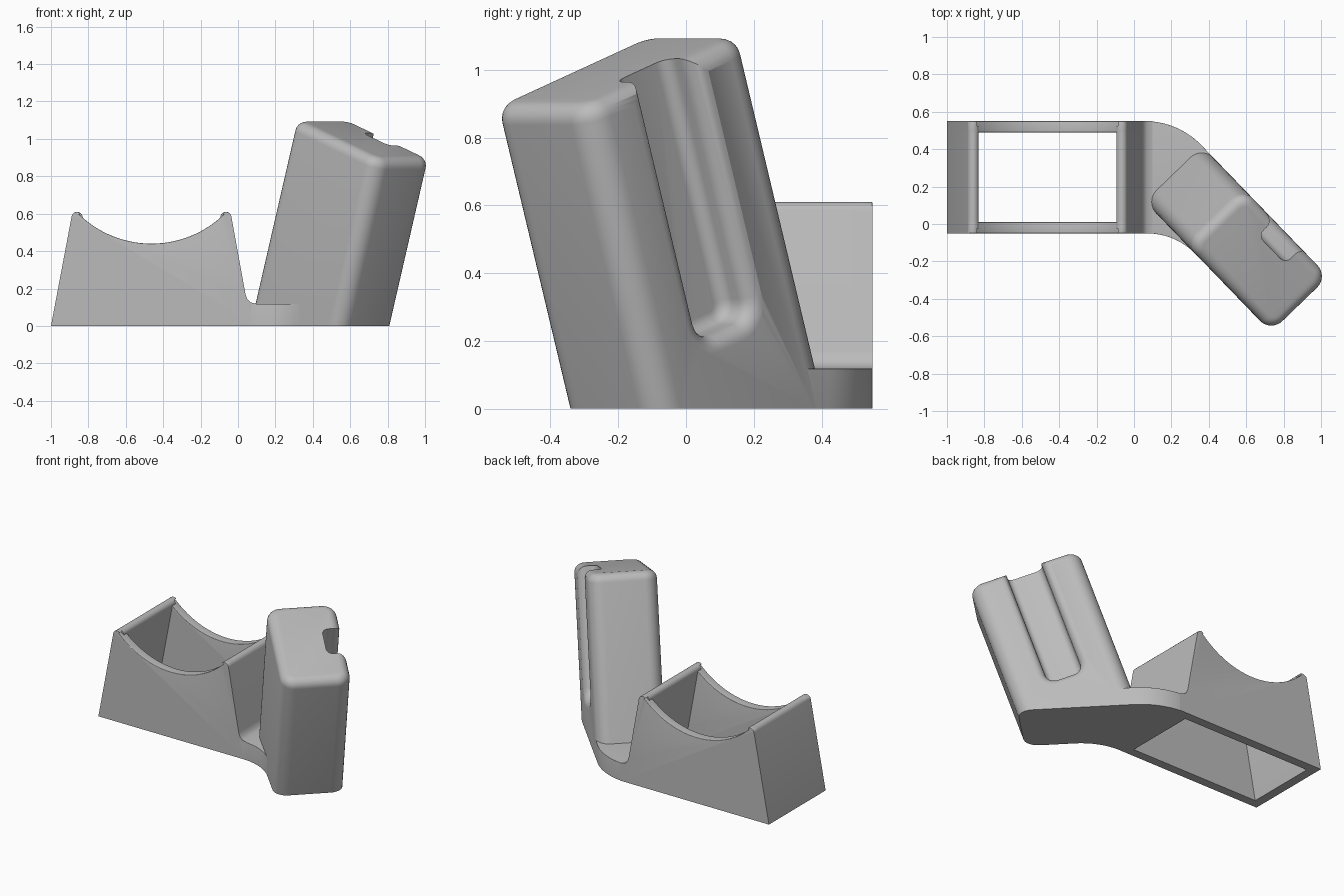
import bpy, bmesh
from math import sin, cos, tan, pi, radians
from mathutils import Matrix, Vector

if "Cube" in bpy.data.objects:
    bpy.data.objects.remove(bpy.data.objects["Cube"])

GREY = (0.5, 0.5, 0.5, 1)
grey = bpy.data.materials.new("matte grey")
grey.use_nodes = True
grey.diffuse_color = GREY
grey.node_tree.nodes["Principled BSDF"].inputs["Base Color"].default_value = GREY


def finish(bm, name):
    bmesh.ops.recalc_face_normals(bm, faces=bm.faces)
    mesh = bpy.data.meshes.new(name)
    bm.to_mesh(mesh)
    bm.free()
    obj = bpy.data.objects.new(name, mesh)
    bpy.context.collection.objects.link(obj)
    mesh.materials.append(grey)
    smooth(mesh)
    return obj


def smooth(mesh):
    mesh.shade_smooth()
    mesh.set_sharp_from_angle(angle=radians(35))


def arc(cx, cy, r, a0, a1, n):
    angles = [radians(a0 + (a1 - a0) * i / n) for i in range(n + 1)]
    return [(cx + r * cos(a), cy + r * sin(a)) for a in angles]


def prism(points, offset):
    """Extrude a closed loop of 3D points by an offset."""
    bm = bmesh.new()
    face = bm.faces.new([bm.verts.new(p) for p in points])
    geom = bmesh.ops.extrude_face_region(bm, geom=[face])["geom"]
    bmesh.ops.translate(bm, vec=offset, verts=[g for g in geom if isinstance(g, bmesh.types.BMVert)])
    bmesh.ops.recalc_face_normals(bm, faces=bm.faces)
    return bm


def bevel(bm, edges, width, segments):
    bmesh.ops.bevel(bm, geom=edges, offset=width, segments=segments, profile=0.5,
                    affect='EDGES', clamp_overlap=True)


# Cradle: two dished side walls and two sloping end walls
Y0, Y1, WALL = -0.05, 0.55, 0.06
TIP = 0.03
LEFT, RIGHT, TIP_Z = -0.86, -0.065, 0.58
MID = (LEFT + RIGHT) / 2
foot = [(0.04, 0.17), (0.05, 0.142), (0.07, 0.125), (0.1, 0.118), (0.1, 0)]
dish = arc(MID, 0.997, 0.557, 226, 314, 28)
side = ([(-1, 0)] + arc(LEFT, TIP_Z, TIP, 170, 50, 6) + dish
        + arc(RIGHT, TIP_Z, TIP, 130, 10, 6) + foot)

for name, y in (("front_side_wall", Y0), ("back_side_wall", Y1 - WALL)):
    bm = prism([(x, y, z) for x, z in side], (0, WALL, 0))
    rim = [e for e in bm.edges
           if abs(e.verts[0].co.y - e.verts[1].co.y) < 1e-5
           and all(LEFT - 0.02 < v.co.x < RIGHT + 0.02 and v.co.z > 0.4 for v in e.verts)]
    bevel(bm, rim, 0.026, 4)
    finish(bm, name)

outer_end = [(-1, 0)] + arc(LEFT, TIP_Z, TIP, 170, -10, 8) + [(-0.94, 0)]
inner_end = [(0.01, 0)] + arc(RIGHT, TIP_Z, TIP, 190, 10, 8) + foot
for name, profile in (("outer_end_wall", outer_end), ("inner_end_wall", inner_end)):
    finish(prism([(x, Y0 + 0.025, z) for x, z in profile], (0, Y1 - Y0 - 0.05, 0)), name)

# Low curved slab that joins the cradle to the leaning block
TURN = radians(46)
along = Vector((cos(TURN), -sin(TURN)))
across = Vector((sin(TURN), cos(TURN)))
NEAR, FAR = 0.125, 0.552


def bend(y, n, r):
    corner = (n - across.y * y) / across.x
    return arc(corner - r * tan(TURN / 2), y - r, r, 90, 44, 12)


far_end, near_end = (along * 0.3 + across * n for n in (FAR - 0.003, NEAR + 0.003))
outline = ([(0.04, Y1)] + bend(Y1, FAR, 0.42) + [tuple(far_end), tuple(near_end)]
           + bend(Y0, NEAR, 0.36)[::-1] + [(0.04, Y0)])
bm = prism([(x, y, 0) for x, y in outline], (0, 0, 0.118))
bevel(bm, [e for e in bm.edges if all(v.co.z > 0.1 for v in e.verts)], 0.035, 5)
finish(bm, "joining_slab")

# Leaning block with rounded corners, trimmed flat at the ground
DEPTH, HEIGHT, HALF = 0.693, 1.166, (FAR - NEAR) / 2
base = along * -0.085 + across * (NEAR + HALF)
frame = (Matrix.Translation((base.x, base.y, 0))
         @ Matrix.Rotation(-TURN, 4, 'Z') @ Matrix.Rotation(radians(18.3), 4, 'Y'))
corners = [(0, -HALF), (DEPTH, -HALF), (DEPTH, HALF), (0, HALF)]
bm = prism([(u, w, -0.15) for u, w in corners], (0, 0, HEIGHT + 0.15))
bevel(bm, [e for e in bm.edges if abs(e.verts[0].co.z - e.verts[1].co.z) > 0.5], 0.085, 8)
bevel(bm, [e for e in bm.edges if all(v.co.z > HEIGHT - 0.001 for v in e.verts)], 0.055, 6)
bm.transform(frame)
cut = bmesh.ops.bisect_plane(bm, geom=bm.verts[:] + bm.edges[:] + bm.faces[:],
                             plane_co=(0, 0, 0), plane_no=(0, 0, 1), clear_inner=True)
bmesh.ops.contextual_create(bm, geom=[g for g in cut["geom_cut"] if isinstance(g, bmesh.types.BMEdge)])
block = finish(bm, "leaning_block")

# Groove cutter: stacked outlines that follow the rounded lip and floor
LIP, FLOOR = 0.05, HALF - 0.117
steps = [radians(a) for a in range(0, 91, 15)]
levels = [(HALF + 0.04, 0.163)]
levels += [(HALF - LIP + LIP * cos(t), 0.16 - LIP * sin(t)) for t in steps]
levels += [(FLOOR + 0.04 - 0.04 * sin(t), 0.07 + 0.04 * cos(t)) for t in steps]
bm = bmesh.new()
rings = []
for w, half in levels:
    r, c = half - 0.05, DEPTH / 2
    ring = ([(c - half, 1.4)] + arc(c - 0.05, 0.42, r, 180, 270, 6)
            + arc(c + 0.05, 0.42, r, 270, 360, 6) + [(c + half, 1.4)])
    rings.append([bm.verts.new((u, w, v)) for u, v in ring])
for a, b in zip(rings, rings[1:]):
    for i in range(len(a)):
        j = (i + 1) % len(a)
        bm.faces.new((a[i], a[j], b[j], b[i]))
bm.faces.new(rings[0])
bm.faces.new(rings[-1])
bm.transform(frame)
cutter = finish(bm, "groove_cutter")
cutter.hide_render = True

mod = block.modifiers.new("groove", 'BOOLEAN')
mod.operation = 'DIFFERENCE'
mod.solver = 'EXACT'
mod.object = cutter
bpy.context.view_layer.update()
result = bpy.data.meshes.new_from_object(block.evaluated_get(bpy.context.evaluated_depsgraph_get()))
block.modifiers.clear()
block.data = result
smooth(result)
bpy.data.objects.remove(cutter)
